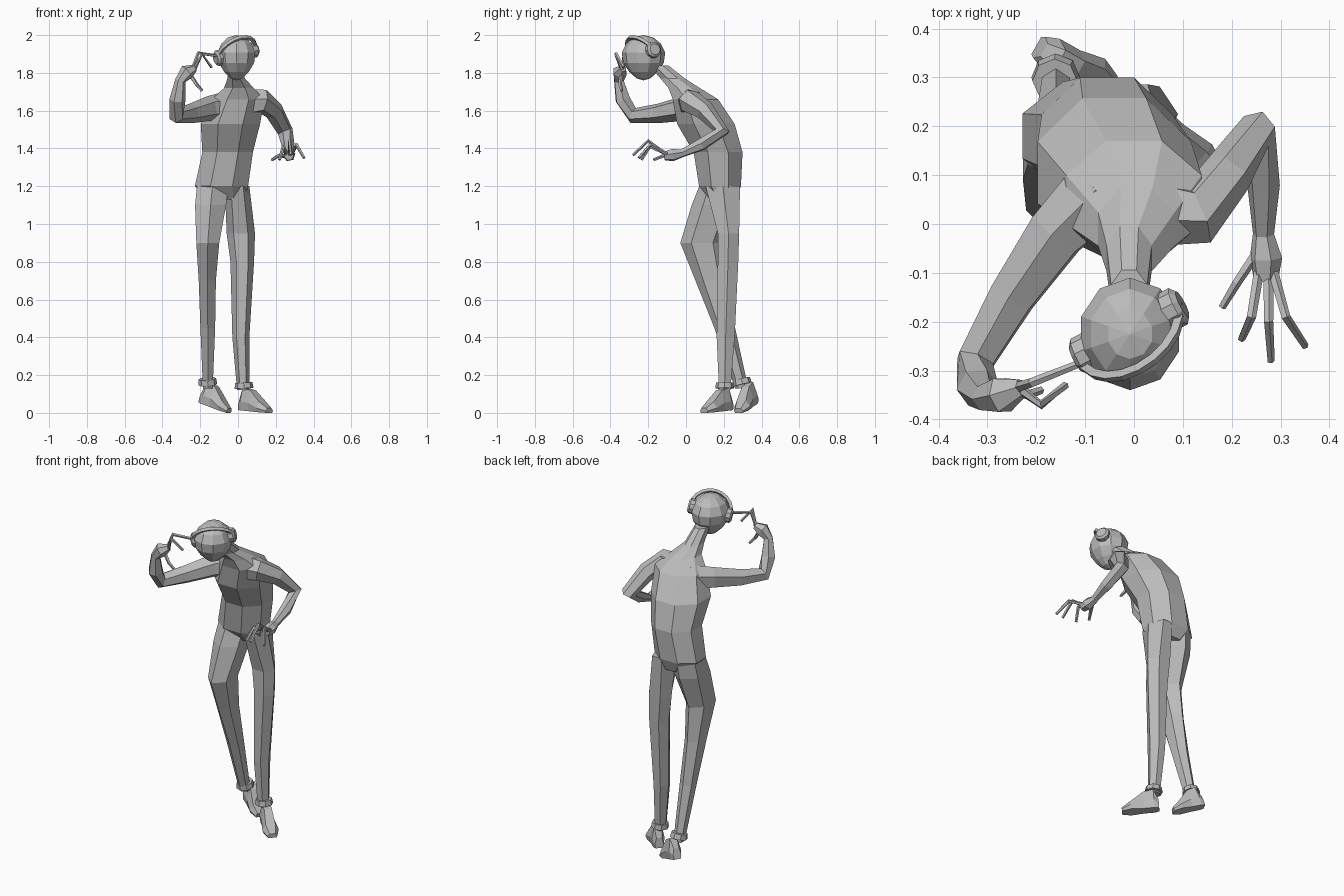
import bpy, bmesh
from math import cos, sin, pi
from mathutils import Vector as V

cube = bpy.data.objects.get("Cube")
if cube:
    bpy.data.objects.remove(cube)

grey = bpy.data.materials.new("plain_grey")
grey.use_nodes = True
colour = (0.5, 0.5, 0.5, 1)
grey.diffuse_color = colour
grey.node_tree.nodes["Principled BSDF"].inputs["Base Color"].default_value = colour


def finish(name, bm):
    """Turn a bmesh into a flat shaded object with outward normals."""
    bmesh.ops.recalc_face_normals(bm, faces=bm.faces)
    mesh = bpy.data.meshes.new(name)
    bm.to_mesh(mesh)
    bm.free()
    mesh.materials.append(grey)
    obj = bpy.data.objects.new(name, mesh)
    bpy.context.collection.objects.link(obj)
    return obj


def loft(bm, rings):
    """Skin a list of equally sized rings and cap both ends."""
    loops = [[bm.verts.new(p) for p in ring] for ring in rings]
    for a, b in zip(loops, loops[1:]):
        for i in range(len(a)):
            j = (i + 1) % len(a)
            bm.faces.new((a[i], a[j], b[j], b[i]))
    bm.faces.new(loops[0])
    bm.faces.new(loops[-1])


def stack(name, slices, sides, turn=0.0):
    """Body part from level slices: height, left, right, front, back."""
    rings = []
    for z, x0, x1, y0, y1 in slices:
        ring = []
        for i in range(sides):
            a = 2 * pi * i / sides + turn
            ring.append(V(((x0 + x1) / 2 + (x1 - x0) / 2 * cos(a),
                           (y0 + y1) / 2 + (y1 - y0) / 2 * sin(a), z)))
        rings.append(ring)
    bm = bmesh.new()
    loft(bm, rings)
    return finish(name, bm)


def tube(bm, points, radii, sides):
    """Faceted tube through points, one radius for each point."""
    points = [V(p) for p in points]
    rings = []
    side = None
    for i, p in enumerate(points):
        before = points[max(i - 1, 0)]
        after = points[min(i + 1, len(points) - 1)]
        along = (after - before).normalized()
        if side is None:
            side = along.orthogonal()
        side = (side - along * side.dot(along)).normalized()
        up = along.cross(side)
        rings.append([p + (side * cos(2 * pi * k / sides) + up * sin(2 * pi * k / sides)) * radii[i]
                      for k in range(sides)])
    loft(bm, rings)


def limb(name, points, radii, sides=6):
    bm = bmesh.new()
    tube(bm, points, radii, sides)
    return finish(name, bm)


def fingers(name, chains):
    bm = bmesh.new()
    for chain in chains:
        tube(bm, chain, (0.011, 0.01, 0.008), 5)
    return finish(name, bm)


def shoe(name, heel, toe):
    """Wedge shaped shoe swept along its sole from heel to toe."""
    heel, toe = V(heel), V(toe)
    along = (toe - heel).normalized()
    side = along.cross(V((0, 0, 1))).normalized()
    up = side.cross(along)
    outline = ((-0.8, 0), (-1, 0.4), (-0.6, 1), (0.6, 1), (1, 0.4), (0.8, 0))
    rings = []
    for t, width, height in ((0, 0.025, 0.06), (0.12, 0.036, 0.12), (0.4, 0.036, 0.11),
                             (0.75, 0.046, 0.055), (1, 0.028, 0.025)):
        centre = heel.lerp(toe, t)
        rings.append([centre + side * a * width + up * b * height for a, b in outline])
    bm = bmesh.new()
    loft(bm, rings)
    return finish(name, bm)


# Torso with neck, leaning forward
stack("torso", [
    (1.13, -0.17, 0.04, 0.12, 0.27),
    (1.2, -0.24, 0.065, 0.06, 0.3),
    (1.38, -0.2, 0.09, 0.03, 0.31),
    (1.53, -0.21, 0.13, -0.06, 0.27),
    (1.66, -0.15, 0.15, -0.08, 0.18),
    (1.72, -0.08, 0.09, -0.1, 0.08),
    (1.77, -0.06, 0.04, -0.14, 0),
    (1.84, -0.05, 0.03, -0.2, -0.09)], 8, pi / 8)

# Legs: the right one bent, the left one straight
stack("right_leg", [
    (1.2, -0.23, -0.04, 0.07, 0.28),
    (1.1, -0.24, -0.05, 0.03, 0.27),
    (0.9, -0.23, -0.09, -0.03, 0.2),
    (0.7, -0.215, -0.11, 0.05, 0.22),
    (0.45, -0.205, -0.115, 0.15, 0.26),
    (0.13, -0.19, -0.13, 0.26, 0.33)], 6, pi / 6)
stack("left_leg", [
    (1.2, -0.07, 0.06, 0.09, 0.3),
    (0.95, -0.06, 0.09, 0.16, 0.29),
    (0.8, -0.04, 0.085, 0.16, 0.285),
    (0.4, -0.03, 0.06, 0.155, 0.265),
    (0.12, -0.005, 0.06, 0.17, 0.24)], 6)

# Shoes and ankle cuffs
shoe("right_shoe", (-0.2, 0.365, 0.055), (-0.05, 0.28, 0))
shoe("left_shoe", (0.015, 0.235, 0.015), (0.165, 0.095, 0))
for name, low, high in (("right_cuff", (-0.16, 0.3, 0.15), (-0.162, 0.293, 0.18)),
                        ("left_cuff", (0.032, 0.205, 0.13), (0.03, 0.205, 0.16))):
    limb(name, (low, high), (0.05, 0.046), 8)

# Left arm hanging with the elbow back
limb("left_arm", [(0.02, 0.03, 1.64), (0.13, 0.02, 1.65), (0.19, 0.1, 1.6), (0.25, 0.19, 1.49),
                  (0.265, 0.08, 1.42), (0.265, -0.02, 1.375), (0.27, -0.07, 1.365),
                  (0.27, -0.115, 1.36)],
     (0.08, 0.065, 0.052, 0.042, 0.034, 0.022, 0.034, 0.025))
fingers("left_fingers", [
    [(0.25, -0.06, 1.36), (0.21, -0.12, 1.36), (0.18, -0.17, 1.34)],
    [(0.255, -0.1, 1.37), (0.24, -0.19, 1.41), (0.22, -0.235, 1.34)],
    [(0.275, -0.11, 1.37), (0.275, -0.2, 1.44), (0.28, -0.28, 1.365)],
    [(0.285, -0.1, 1.37), (0.31, -0.19, 1.42), (0.35, -0.25, 1.35)]])

# Right arm raised to the ear
limb("right_arm", [(-0.07, 0.07, 1.62), (-0.16, -0.02, 1.61), (-0.25, -0.15, 1.585),
                   (-0.325, -0.28, 1.575), (-0.32, -0.335, 1.66), (-0.305, -0.355, 1.76),
                   (-0.27, -0.35, 1.805), (-0.23, -0.335, 1.825)],
     (0.08, 0.065, 0.052, 0.042, 0.043, 0.028, 0.04, 0.02))
fingers("right_fingers", [
    [(-0.24, -0.335, 1.82), (-0.21, -0.325, 1.905), (-0.11, -0.285, 1.89)],
    [(-0.23, -0.34, 1.82), (-0.19, -0.37, 1.9), (-0.14, -0.33, 1.83)],
    [(-0.26, -0.34, 1.8), (-0.22, -0.35, 1.74), (-0.19, -0.34, 1.705)]])

# Head: a faceted ball narrowed towards the chin
bm = bmesh.new()
bmesh.ops.create_uvsphere(bm, u_segments=10, v_segments=7, radius=1)
for v in bm.verts:
    narrow = 1 + 0.3 * min(v.co.z, 0)
    v.co = V((-0.008 + v.co.x * 0.108 * narrow, -0.225 + v.co.y * 0.118 * narrow,
              1.88 + v.co.z * 0.12))
finish("head", bm)

# Headphones: two ear cups joined by a band
centre = V((-0.01, -0.22, 1.9))
ear = V((0.87, 0.45, 0.2)).normalized()
crown = V((0.2, -0.6, 0.7))
crown = (crown - ear * crown.dot(ear)).normalized()
for name, sign in (("left_ear_cup", 1), ("right_ear_cup", -1)):
    steps = [centre + ear * sign * d for d in (0.08, 0.115, 0.125)]
    limb(name, steps, (0.042, 0.042, 0.03), 10)
arc = [pi * i / 10 for i in range(11)]
limb("headband", [centre + (ear * cos(a) + crown * sin(a)) * 0.116 for a in arc],
     [0.012] * len(arc), 4)
